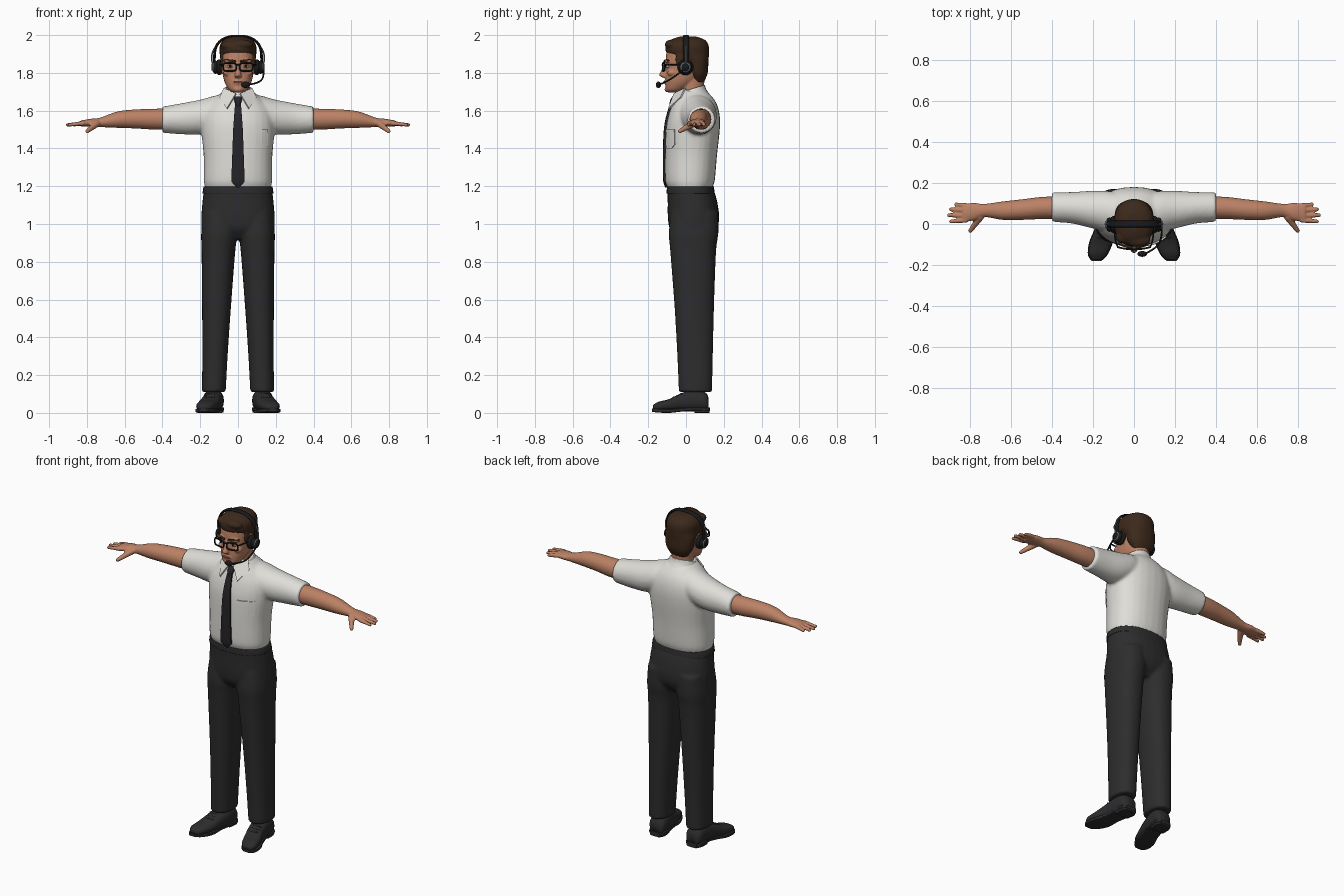
import bpy, bmesh, math
from mathutils import Vector, Matrix

if "Cube" in bpy.data.objects:
    bpy.data.objects.remove(bpy.data.objects["Cube"], do_unlink=True)


def material(name, r, g, b):
    m = bpy.data.materials.new(name)
    m.use_nodes = True
    m.diffuse_color = (r, g, b, 1)
    bsdf = m.node_tree.nodes["Principled BSDF"]
    bsdf.inputs["Base Color"].default_value = (r, g, b, 1)
    bsdf.inputs["Roughness"].default_value = 0.7
    return m


SKIN = material("skin", .5, .22, .13)
LIPS = material("lip_brown", .3, .11, .07)
WHITE = material("shirt_white", .74, .73, .69)
CLOTH = material("trouser_charcoal", .026, .026, .027)
TIE = material("tie_black", .018, .018, .021)
LEATHER = material("shoe_leather", .025, .025, .027)
HAIR = material("hair_brown", .045, .022, .011)
PLASTIC = material("black_plastic", .01, .01, .011)
METAL = material("grey_metal", .18, .18, .18)
EYE = material("eye_white", .5, .47, .43)


def loft(bm, rings, axis="Z", side=1, power=2.0, tilt=0.0, n=28, steps=5):
    """Rings are (position on axis, centre u, centre v, radius u, radius v)."""
    r = [Vector(q) for q in rings]
    r = [r[0]] + r + [r[-1]]
    path = []
    for i in range(1, len(r) - 2):
        a, b, c, d = r[i - 1:i + 3]
        for k in range(steps):
            t = k / steps
            path.append(b + (c - a) * (t / 2) + (a * 2 - b * 5 + c * 4 - d) * (t * t / 2)
                        + (b * 3 - a - c * 3 + d) * (t ** 3 / 2))
    path.append(r[-1])
    loops = []
    for w, cu, cv, ru, rv in path:
        loop = []
        for k in range(n):
            t = math.tau * k / n
            c, s = math.cos(t), math.sin(t)
            u = cu + ru * math.copysign(abs(c) ** (2 / power), c)
            dv = rv * math.copysign(abs(s) ** (2 / power), s)
            v = cv + dv
            p = {"Z": (u, v, w + tilt * dv), "X": (w, u, v), "Y": (u, w, v)}[axis]
            loop.append(bm.verts.new((p[0] * side, p[1], p[2])))
        loops.append(loop)
    faces = [bm.faces.new(loops[0]), bm.faces.new(loops[-1])]
    for a, b in zip(loops, loops[1:]):
        faces += [bm.faces.new((a[k], a[k - 1], b[k - 1], b[k])) for k in range(n)]
    bmesh.ops.recalc_face_normals(bm, faces=faces)


def blob(bm, centre, radii):
    m = Matrix.Translation(centre) @ Matrix.Diagonal((*radii, 1))
    bmesh.ops.create_uvsphere(bm, u_segments=20, v_segments=14, radius=1, matrix=m)


def chain(bm, p, q, r0, r1, count=10):
    for k in range(count):
        t = k / (count - 1)
        r = r0 + (r1 - r0) * t
        blob(bm, Vector(p).lerp(Vector(q), t), (r, r, r))


def finish(bm, name, mat, voxel=0, relax=0, smooth=True):
    me = bpy.data.meshes.new(name)
    bm.to_mesh(me)
    bm.free()
    ob = bpy.data.objects.new(name, me)
    bpy.context.collection.objects.link(ob)
    me.materials.append(mat)
    for f in me.polygons:
        f.use_smooth = smooth
    if voxel:
        m = ob.modifiers.new("fuse", "REMESH")
        m.mode, m.voxel_size, m.use_smooth_shade = "VOXEL", voxel, True
    if relax:
        m = ob.modifiers.new("relax", "SMOOTH")
        m.factor, m.iterations = .5, relax
    return ob


def wire(name, pts, radius, mat, cyclic=False, smooth=True):
    cu = bpy.data.curves.new(name, "CURVE")
    cu.dimensions, cu.bevel_depth, cu.bevel_resolution = "3D", radius, 2
    cu.use_fill_caps = True
    sp = cu.splines.new("NURBS" if smooth else "POLY")
    sp.points.add(len(pts) - 1)
    for p, co in zip(sp.points, pts):
        p.co = (*co, 1)
    sp.use_cyclic_u = cyclic
    if smooth:
        sp.order_u, sp.use_endpoint_u = 3, True
    cu.materials.append(mat)
    ob = bpy.data.objects.new(name, cu)
    bpy.context.collection.objects.link(ob)
    return ob


def plate(name, rows, target, mat, thick, cols=6):
    """Thin panel of (z, x0, x1) rows draped on the front of the target."""
    bm = bmesh.new()
    grid = []
    for (za, a0, a1), (zb, b0, b1) in zip(rows, rows[1:]):
        for k in range(6):
            t = k / 5
            l, r = a0 + (b0 - a0) * t, a1 + (b1 - a1) * t
            grid.append([bm.verts.new((l + (r - l) * c / cols, -.4, za + (zb - za) * t))
                         for c in range(cols + 1)])
    for a, b in zip(grid, grid[1:]):
        for c in range(cols):
            bm.faces.new((a[c], b[c], b[c + 1], a[c + 1]))
    bmesh.ops.remove_doubles(bm, verts=bm.verts, dist=.0002)
    bmesh.ops.recalc_face_normals(bm, faces=bm.faces)
    ob = finish(bm, name, mat, smooth=False)
    m = ob.modifiers.new("drape", "SHRINKWRAP")
    m.target, m.wrap_method = target, "PROJECT"
    m.use_project_y, m.use_positive_direction, m.use_negative_direction = True, True, False
    m = ob.modifiers.new("thickness", "SOLIDIFY")
    m.thickness, m.offset = thick, 0
    return ob


# Shirt: torso and short sleeves fused
bm = bmesh.new()
loft(bm, [(1.16, 0, .022, .165, .11), (1.2, 0, .021, .176, .122), (1.235, 0, .021, .181, .132),
          (1.36, 0, .026, .182, .138), (1.5, 0, .036, .194, .143), (1.58, 0, .043, .187, .135),
          (1.64, 0, .045, .15, .116), (1.685, 0, .038, .1, .09), (1.71, 0, .03, .07, .068)], power=2.25)
for s in (1, -1):
    loft(bm, [(.04, .05, 1.6, .09, .092), (.12, .06, 1.586, .1, .094), (.2, .07, 1.566, .092, .092),
              (.3, .079, 1.557, .077, .082), (.38, .082, 1.553, .073, .072),
              (.4, .082, 1.553, .071, .07)], "X", s)
shirt = finish(bm, "shirt", WHITE, .009, 5)

# Collar stand, folded collar points, pocket and tie
bm = bmesh.new()
loft(bm, [(1.66, 0, .035, .1, .09), (1.69, 0, .03, .084, .077), (1.715, 0, .028, .074, .072)], tilt=.3)
finish(bm, "collar_stand", WHITE)
for s, side in ((1, "left"), (-1, "right")):
    bm = bmesh.new()
    corners = [(.01, -.062, 1.69), (.058, -.092, 1.61), (.097, -.028, 1.668), (.074, -.005, 1.718)]
    bm.faces.new([bm.verts.new((x * s, y, z)) for x, y, z in corners])
    flap = finish(bm, side + "_collar_point", WHITE, smooth=False)
    m = flap.modifiers.new("thickness", "SOLIDIFY")
    m.thickness, m.offset = .008, 0
plate("shirt_pocket", [(1.5, .065, .155), (1.42, .065, .155), (1.4, .085, .135)], shirt, WHITE, .009)
plate("pocket_hem", [(1.5, .065, .155), (1.485, .065, .155)], shirt, WHITE, .014)
plate("tie_blade", [(1.65, -.014, .014), (1.5, -.025, .025), (1.25, -.034, .034), (1.225, -.034, .034),
                    (1.195, -.004, .004)], shirt, TIE, .022)
bm = bmesh.new()
loft(bm, [(1.625, 0, -.077, .012, .012), (1.655, 0, -.068, .02, .016), (1.675, 0, -.058, .02, .014)])
finish(bm, "tie_knot", TIE)

# Trousers and waistband
bm = bmesh.new()
loft(bm, [(1.195, 0, .022, .18, .121), (1.12, 0, .034, .188, .131), (1.03, 0, .04, .195, .136),
          (.97, 0, .038, .19, .122), (.92, 0, .036, .15, .08)], power=2.3)
for s in (1, -1):
    loft(bm, [(1.06, .095, .045, .09, .125), (.95, .099, .04, .096, .131), (.85, .104, .038, .089, .121),
              (.55, .114, .044, .076, .104), (.3, .122, .048, .067, .094), (.11, .128, .05, .063, .088)],
         side=s, power=2.3)
finish(bm, "trousers", CLOTH, .009, 4)
bm = bmesh.new()
loft(bm, [(1.162, 0, .025, .187, .127), (1.18, 0, .024, .186, .126), (1.198, 0, .023, .182, .124)], power=2.3)
finish(bm, "waistband", CLOTH)

# Head with neck, nose, brow and ears fused
bm = bmesh.new()
loft(bm, [(1.697, 0, -.066, .03, .03), (1.715, 0, -.055, .052, .052), (1.76, 0, -.024, .074, .086),
          (1.82, 0, -.006, .084, .1), (1.88, 0, 0, .088, .107), (1.94, 0, .005, .08, .098),
          (1.975, 0, .01, .045, .06)], power=2.3)
loft(bm, [(1.62, 0, .04, .07, .062), (1.7, 0, .033, .062, .062), (1.79, 0, .03, .064, .07)])
loft(bm, [(1.85, 0, -.104, .01, .014), (1.815, 0, -.113, .013, .018), (1.788, 0, -.12, .019, .022),
          (1.774, 0, -.108, .014, .014)])
blob(bm, (0, -.096, 1.713), (.026, .018, .016))
blob(bm, (0, -.104, 1.752), (.03, .012, .014))
for s in (1, -1):
    blob(bm, (.04 * s, -.098, 1.862), (.036, .014, .01))
    blob(bm, (.055 * s, -.075, 1.8), (.022, .024, .018))
    blob(bm, (.09 * s, .008, 1.825), (.01, .02, .032))
finish(bm, "head", SKIN, .005, 3)
bm = bmesh.new()
blob(bm, (0, -.113, 1.753), (.026, .006, .005))
finish(bm, "mouth", LIPS)

# Hair with swept fringe and sideburns
bm = bmesh.new()
loft(bm, [(1.752, 0, .066, .055, .03), (1.8, 0, .062, .084, .053), (1.865, 0, .05, .093, .069),
          (1.9, 0, .012, .097, .11), (1.945, 0, .006, .096, .114), (1.975, 0, .01, .076, .09),
          (1.992, 0, .01, .035, .045)], power=2.15)
blob(bm, (.02, -.078, 1.95), (.06, .034, .026))
blob(bm, (-.055, -.06, 1.945), (.035, .035, .025))
for s in (1, -1):
    blob(bm, (.083 * s, -.032, 1.87), (.011, .024, .04))
finish(bm, "hair", HAIR, .006, 3)

# Paired parts
for s, side in ((1, "left"), (-1, "right")):
    # Forearm, hand, fingers and thumb
    bm = bmesh.new()
    loft(bm, [(.35, .08, 1.555, .055, .057), (.45, .078, 1.555, .054, .055), (.55, .07, 1.556, .05, .05),
              (.64, .065, 1.552, .045, .043), (.73, .066, 1.538, .032, .025), (.78, .06, 1.536, .043, .021),
              (.835, .054, 1.532, .044, .015)], "X", s)
    for y0, y1, tip in ((.09, .096, .868), (.066, .072, .893), (.042, .043, .903), (.018, .013, .893)):
        chain(bm, (.82 * s, y0, 1.533), (tip * s, y1, 1.525), .0125, .0095)
    chain(bm, (.75 * s, .035, 1.53), (.798 * s, -.033, 1.491), .019, .011)
    finish(bm, side + "_arm", SKIN, .0055, 2)

    # Shoe upper, laces, sole and heel
    bm = bmesh.new()
    loft(bm, [(.12, .125, .045, .035, .035), (.1, .126, .06, .05, .05), (.04, .13, .066, .053, .058),
              (-.03, .142, .055, .052, .047), (-.09, .16, .041, .054, .032), (-.145, .175, .034, .046, .025),
              (-.174, .181, .028, .025, .014)], "Y", s, 2.4)
    finish(bm, side + "_shoe", LEATHER)
    bm = bmesh.new()
    for y, z in ((-.025, .1), (-.045, .09), (-.065, .081)):
        blob(bm, ((.145 - y * .1) * s, y, z), (.03, .006, .006))
    finish(bm, side + "_laces", LEATHER)
    bm = bmesh.new()
    loft(bm, [(.126, .125, .02, .034, .009), (.1, .126, .02, .052, .01), (.03, .13, .02, .05, .01),
              (-.03, .145, .016, .05, .01), (-.09, .161, .011, .058, .011), (-.15, .177, .012, .048, .01),
              (-.18, .183, .014, .024, .008)], "Y", s, 6)
    loft(bm, [(.124, .125, .013, .034, .013), (.095, .126, .013, .05, .013),
              (.045, .13, .013, .048, .013)], "Y", s, 6)
    finish(bm, side + "_sole", LEATHER, smooth=False)

    # Eye, eyebrow and spectacle rim
    bm = bmesh.new()
    blob(bm, (.041 * s, -.097, 1.833), (.017, .009, .008))
    finish(bm, side + "_eye", EYE)
    bm = bmesh.new()
    blob(bm, (.041 * s, -.109, 1.835), (.006, .0035, .007))
    finish(bm, side + "_iris", PLASTIC)
    wire(side + "_eyebrow", [(.012 * s, -.114, 1.86), (.045 * s, -.111, 1.869), (.075 * s, -.092, 1.865)],
         .006, HAIR)
    rim = []
    for k in range(24):
        c, q = math.cos(math.tau * k / 24), math.sin(math.tau * k / 24)
        u, v = (math.copysign(abs(w) ** .5, w) for w in (c, q))
        x = .044 + .035 * u
        rim.append((x * s, -.124 + x * x * 1.8, 1.831 + .021 * v))
    wire(side + "_lens_rim", rim, .0045, PLASTIC, True, False)
    wire(side + "_temple", [(.078 * s, -.113, 1.843), (.094 * s, -.09, 1.843), (.098 * s, 0, 1.845)],
         .004, PLASTIC)

    # Ear cup
    for part, x, depth, radius, mat in (("ear_cushion", .1, .024, .042, PLASTIC),
                                        ("ear_cup", .12, .022, .035, PLASTIC),
                                        ("cup_ring", .129, .01, .027, METAL),
                                        ("cup_cap", .133, .012, .02, PLASTIC)):
        bm = bmesh.new()
        loft(bm, [(x - depth / 2, -.003, 1.83, radius * .9, radius * .9), (x, -.003, 1.83, radius, radius),
                  (x + depth / 2, -.003, 1.83, radius * .85, radius * .85)], "X", s)
        finish(bm, side + "_" + part, mat)
    wire(side + "_yoke", [(.132 * s, 0, 1.84), (.143 * s, 0, 1.87), (.132 * s, 0, 1.925), (.1 * s, 0, 1.965)],
         .004, METAL)

# Spectacle bridge, headband, microphone boom
wire("spectacle_bridge", [(-.012, -.123, 1.84), (0, -.128, 1.844), (.012, -.123, 1.84)], .004, PLASTIC)
half = [(.124, 0, 1.84), (.127, 0, 1.9), (.112, 0, 1.955), (.065, 0, 1.99)]
band = wire("headband", half + [(0, 0, 1.996)] + [(-x, y, z) for x, y, z in reversed(half)], .007, PLASTIC)
band.scale.y = 2.4
wire("microphone_boom", [(.135, -.015, 1.815), (.138, -.06, 1.78), (.11, -.12, 1.745), (.05, -.146, 1.737)],
     .0045, PLASTIC)
bm = bmesh.new()
blob(bm, (.04, -.146, 1.737), (.024, .014, .017))
finish(bm, "microphone", PLASTIC)
